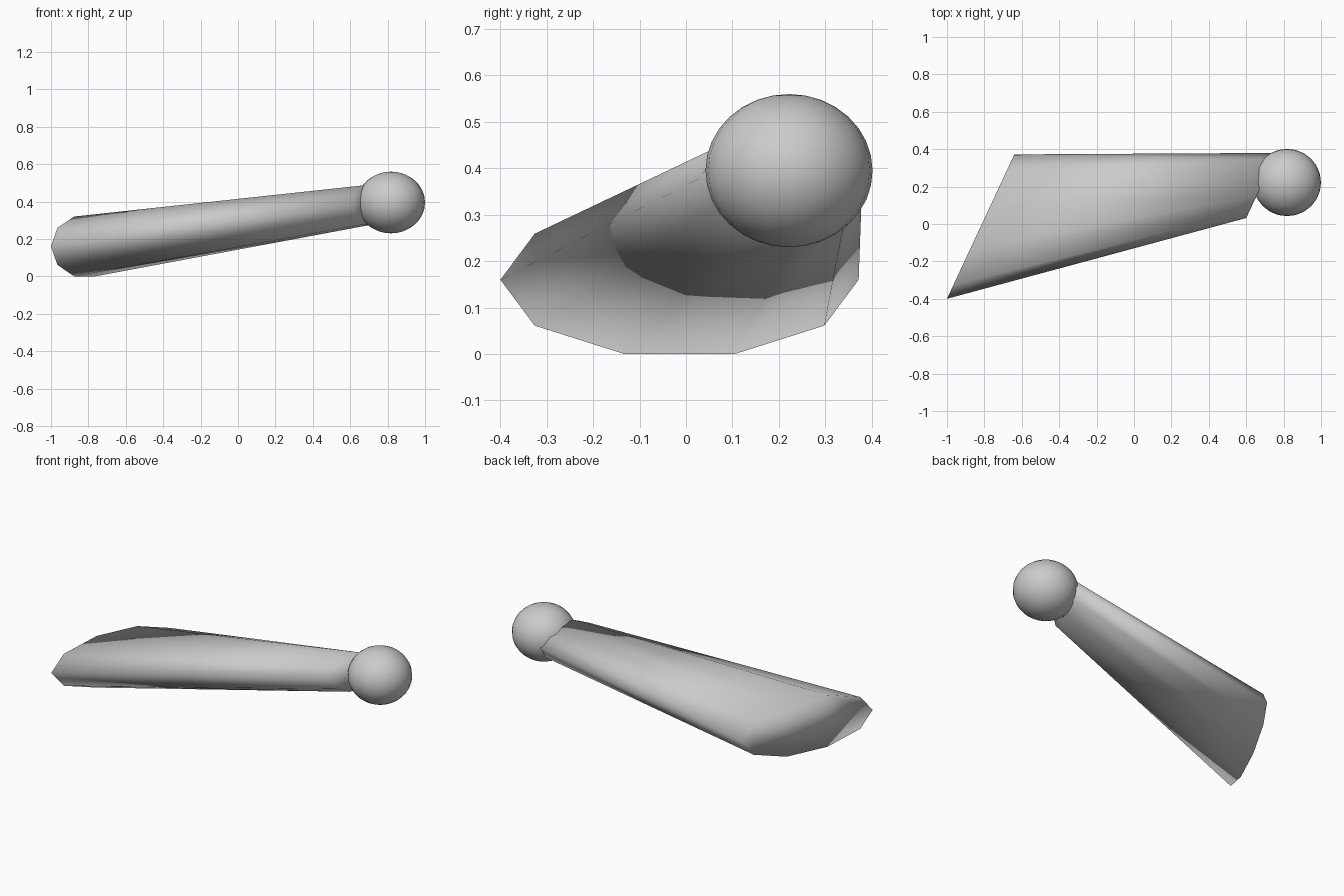
import bpy
import bmesh
from math import cos, sin, tau
from mathutils import Vector

cube = bpy.data.objects.get("Cube")
if cube:
    bpy.data.objects.remove(cube, do_unlink=True)

# Single plain grey
grey = bpy.data.materials.new("light_grey")
grey.use_nodes = True
colour = (0.6, 0.6, 0.6, 1)
grey.diffuse_color = colour
grey.node_tree.nodes["Principled BSDF"].inputs["Base Color"].default_value = colour


def finish(name, bm):
    """Turn a bmesh into a smooth shaded object."""
    bmesh.ops.recalc_face_normals(bm, faces=bm.faces)
    for face in bm.faces:
        face.smooth = True
    mesh = bpy.data.meshes.new(name)
    bm.to_mesh(mesh)
    bm.free()
    mesh.materials.append(grey)
    obj = bpy.data.objects.new(name, mesh)
    bpy.context.collection.objects.link(obj)
    return obj


def add_ring(bm, centre, across, half_height, sides=10):
    """Slanted elliptical section with a corner at each side tip."""
    centre, across = Vector(centre), Vector(across)
    up = Vector((0, 0, half_height / sin(tau * 0.3)))
    return [bm.verts.new(centre + across * cos(tau * i / sides) + up * sin(tau * i / sides))
            for i in range(sides)]


# Tapered flat arm, capped at both slanted ends
bm = bmesh.new()
wide = add_ring(bm, (-0.82, -0.014, 0.16), (0.18, 0.386, 0), 0.16)
narrow = add_ring(bm, (0.682, 0.206, 0.38), (0.082, 0.174, 0), 0.105)
for i in range(len(wide)):
    j = (i + 1) % len(wide)
    bm.faces.new((wide[i], wide[j], narrow[j], narrow[i]))
bm.faces.new(wide)
bm.faces.new(narrow)
finish("tapered_arm", bm)

# Slightly squashed ball at the narrow end
bm = bmesh.new()
bmesh.ops.create_uvsphere(bm, u_segments=24, v_segments=16, radius=1)
bmesh.ops.scale(bm, vec=(0.182, 0.18, 0.165), verts=bm.verts)
ball = finish("end_ball", bm)
ball.location = (0.818, 0.222, 0.395)
